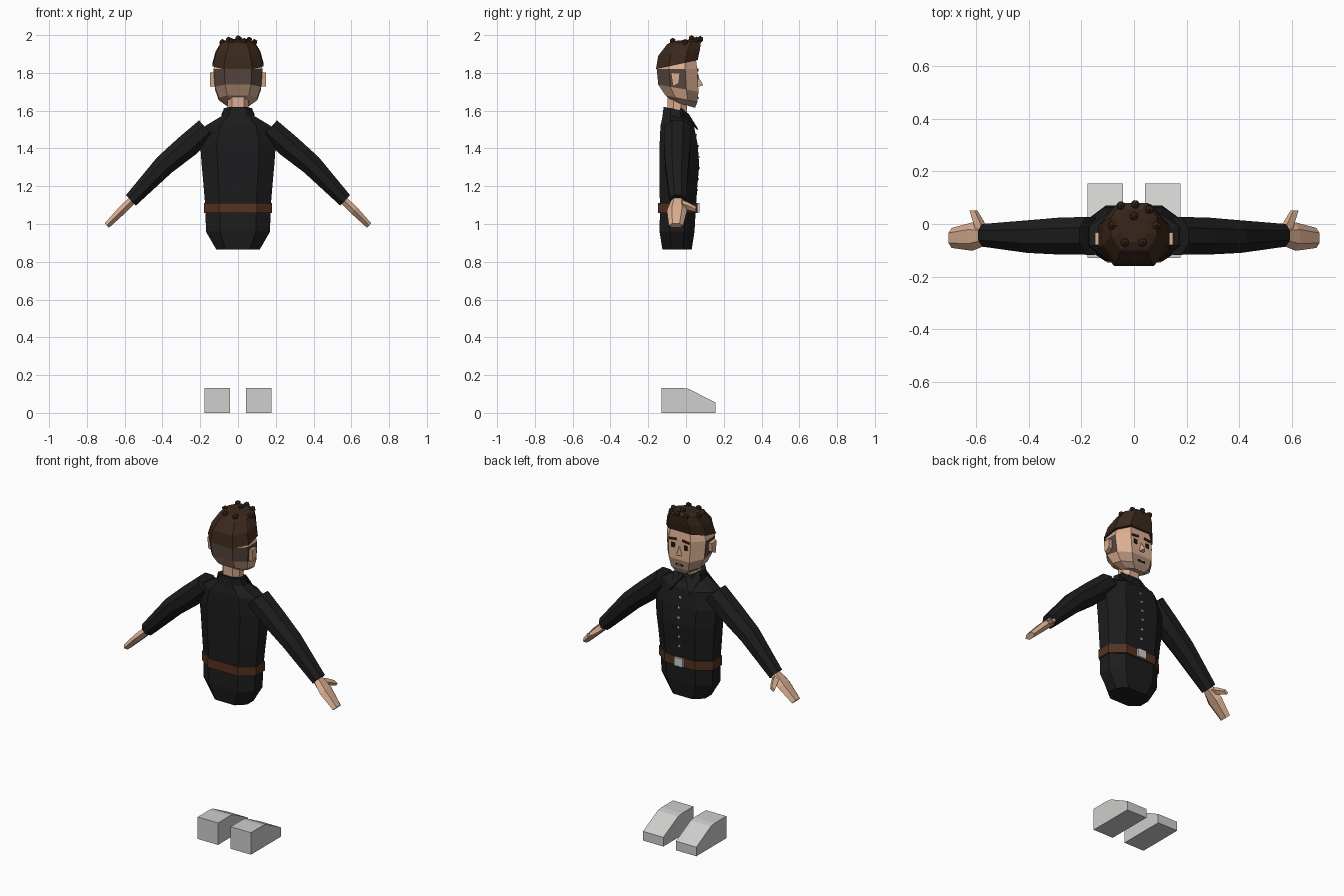
import bpy, bmesh, math
from mathutils import Vector

if "Cube" in bpy.data.objects:
    bpy.data.objects.remove(bpy.data.objects["Cube"])


def mat(name, r, g, b):
    m = bpy.data.materials.new(name)
    m.diffuse_color = (r, g, b, 1)
    m.use_nodes = True
    m.node_tree.nodes["Principled BSDF"].inputs["Base Color"].default_value = m.diffuse_color
    return m


SKIN = mat("skin", .70, .42, .28)
STUBBLE = mat("stubble", .40, .25, .18)
FADE = mat("short_hair", .10, .065, .052)
HAIR = mat("hair", .042, .021, .011)
SHIRT = mat("black_cloth", .012, .012, .013)
LEATHER = mat("belt_leather", .09, .032, .016)
METAL = mat("light_grey", .62, .62, .61)
DARK = mat("dark_feature", .012, .009, .008)


def finish(name, bm, *mats):
    bmesh.ops.recalc_face_normals(bm, faces=bm.faces)
    me = bpy.data.meshes.new(name)
    bm.to_mesh(me)
    bm.free()
    for m in mats:
        me.materials.append(m)
    ob = bpy.data.objects.new(name, me)
    bpy.context.collection.objects.link(ob)
    return ob


def loft(name, rings, *mats, rule=None):
    """Skin closed rings of points and cap both ends."""
    bm = bmesh.new()
    vs = [[bm.verts.new(p) for p in r] for r in rings]
    n = len(vs[0])
    for a, b in zip(vs, vs[1:]):
        for i in range(n):
            j = (i + 1) % n
            bm.faces.new((a[i], a[j], b[j], b[i]))
    bm.faces.new(vs[0])
    bm.faces.new(vs[-1])
    if rule:
        for f in bm.faces:
            f.material_index = rule(f.calc_center_median())
    return finish(name, bm, *mats)


def octa(hx, yb, yf, zb, zf=None, c=.56, d=.3):
    """Chamfered horizontal ring, tilted from back height to front height."""
    zf = zb if zf is None else zf
    dy = (yf - yb) * d
    half = [(c * hx, yf), (hx, yf - dy), (hx, yb + dy), (c * hx, yb)]
    pts = half + [(-x, y) for x, y in reversed(half)]
    return [(x, y, zb + (zf - zb) * (y - yb) / (yf - yb)) for x, y in pts]


def tube(name, s, sections, u, m, n=8, v=(0, 1, 0)):
    """Limb through (x, y, z, radius along u, radius along v); s is the side."""
    u, v = Vector(u).normalized(), Vector(v)
    off = math.pi / n if n != 6 else 0
    k = 1 / math.cos(off)
    rings = []
    for x, y, z, ru, rv in sections:
        ring = []
        for i in range(n):
            a = off + math.tau * i / n
            p = Vector((x, y, z)) + u * (math.sin(a) * ru * k) + v * (math.cos(a) * rv * k)
            ring.append((p.x * s, p.y, p.z))
        rings.append(ring)
    return loft(name, rings, m)


def box(name, loc, size, m, tilt=0):
    bm = bmesh.new()
    bmesh.ops.create_cube(bm, size=1)
    for v in bm.verts:
        v.co = Vector(a * b for a, b in zip(v.co, size))
    ob = finish(name, bm, m)
    ob.location = loc
    ob.rotation_euler.y = tilt
    return ob


# Shirt body
body = [(.115, -.125, .03, .865), (.17, -.14, .045, .96), (.172, -.138, .052, 1.08),
        (.182, -.14, .06, 1.2), (.192, -.14, .07, 1.31), (.2, -.14, .062, 1.42),
        (.172, -.135, .042, 1.52)]
loft("shirt_body", [octa(*r) for r in body] + [octa(.085, -.122, .012, 1.58, 1.555)], SHIRT)


def chest(z):
    for a, b in zip(body, body[1:]):
        if a[3] <= z <= b[3]:
            return a[2] + (b[2] - a[2]) * (z - a[3]) / (b[3] - a[3])


# Buttons, belt and buckle
for i in range(6):
    z = 1.18 + i * .058
    box("button", (0, chest(z), z), (.011, .01, .011), METAL)
loft("belt", [octa(.18, -.147, .06, 1.058), octa(.18, -.147, .06, 1.112)], LEATHER)
box("buckle", (0, .063, 1.085), (.056, .018, .05), METAL)

# Collar band with two pointed wings
loft("collar_band", [octa(.086, -.125, .018, 1.57, 1.545),
                     octa(.076, -.118, .004, 1.62, 1.595)], SHIRT)
for s in (1, -1):
    bm = bmesh.new()
    pts = [(.008, .012, 1.58), (.07, -.03, 1.612), (.088, -.015, 1.575), (.062, .062, 1.5)]
    bm.faces.new([bm.verts.new((x * s, y, z)) for x, y, z in pts])
    wing = finish("collar_wing", bm, SHIRT)
    mod = wing.modifiers.new("thickness", 'SOLIDIFY')
    mod.thickness = .008
    mod.offset = 0

# Arms, hands, thumbs, feet
for s in (1, -1):
    tube("sleeve", s, [(.165, -.045, 1.505, .06, .072), (.27, -.046, 1.412, .063, .07),
                       (.39, -.048, 1.312, .056, .062), (.567, -.043, 1.125, .038, .043)],
         (.69, 0, .72), SHIRT)
    tube("hand", s, [(.55, -.043, 1.135, .025, .033), (.615, -.048, 1.072, .026, .054),
                     (.694, -.053, .992, .019, .038)], (.7, 0, .7), SKIN, n=6)
    tube("thumb", s, [(.578, -.03, 1.11, .014, .018), (.592, .01, 1.095, .014, .016),
                      (.611, .052, 1.078, .009, .012)], (.6, 0, .8), SKIN, n=4, v=(.8, 0, -.6))
    side = [(-.13, 0), (.155, 0), (.155, .055), (.015, .127), (-.02, .132), (-.13, .132)]
    loft("foot", [[(s * x, y, z) for y, z in side] for x in (.042, .177)], METAL)

# Neck and head, with cropped hair round the back and stubble on the jaw
loft("neck", [octa(.056, -.098, .0, 1.55), octa(.056, -.098, .01, 1.69)], SKIN)


def head_rule(c):
    if 1.74 < c.z < 1.82 and c.y < -.02:
        return 2
    return 1 if c.z < 1.715 and c.y > -.01 else 0


loft("head", [octa(.06, -.07, .048, 1.65, 1.615), octa(.102, -.108, .06, 1.68, 1.645),
              octa(.122, -.147, .066, 1.738, 1.70), octa(.13, -.155, .06, 1.82),
              octa(.108, -.138, .05, 1.885), octa(.07, -.09, .045, 1.935)],
     SKIN, STUBBLE, FADE, rule=head_rule)

# Swept hair with curls on top
loft("hair_cap", [octa(.135, -.159, .062, 1.82, 1.868), octa(.118, -.147, .074, 1.89, 1.925),
                  octa(.087, -.1, .08, 1.952, 1.972), octa(.05, -.07, .055, 1.968, 1.98)], HAIR)
for x, y, z in [(-.05, .07, 1.974), (.058, .055, 1.974), (0, .03, 1.982), (-.083, -.005, 1.962),
                (.086, -.005, 1.962), (-.035, -.07, 1.968), (.032, -.07, 1.968), (.005, .075, 1.978)]:
    bm = bmesh.new()
    bmesh.ops.create_icosphere(bm, subdivisions=1, radius=.018)
    curl = finish("curl", bm, HAIR)
    curl.location = (x, y, z)

# Face
for s in (1, -1):
    box("eye", (s * .042, .061, 1.778), (.022, .009, .028), DARK)
    box("eyebrow", (s * .043, .061, 1.815), (.046, .012, .011), HAIR, s * .12)
    loft("ear", [[(s * x, y, z) for y, z in ((-.08, 1.802), (-.032, 1.798), (-.038, 1.745), (-.07, 1.728))]
                 for x in (.11, .148)], SKIN)
box("mouth", (0, .062, 1.668), (.046, .009, .01), DARK)
box("teeth", (0, .064, 1.669), (.022, .008, .004), METAL)
bm = bmesh.new()
a, b, c, d = [bm.verts.new(p) for p in
              ((0, .058, 1.79), (-.02, .06, 1.725), (.02, .06, 1.725), (0, .092, 1.735))]
for f in ((a, b, d), (a, d, c), (b, c, d), (a, c, b)):
    bm.faces.new(f)
finish("nose", bm, SKIN)
